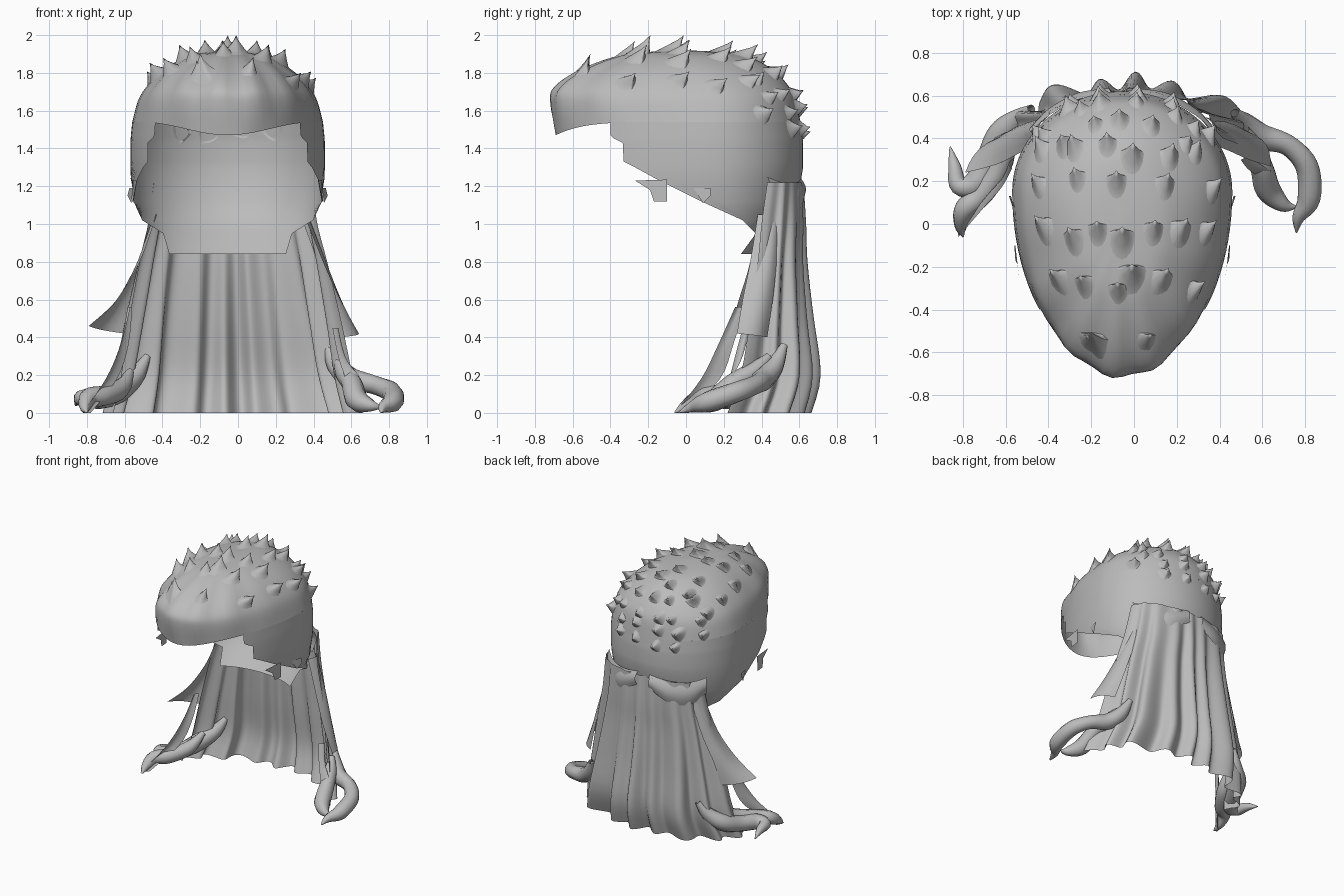
import bpy, bmesh, math, random
from mathutils import Vector
from mathutils.bvhtree import BVHTree

if "Cube" in bpy.data.objects:
    bpy.data.objects.remove(bpy.data.objects["Cube"])

random.seed(4)
CX = -0.055  # the cap sits slightly off centre

hair = bpy.data.materials.new("hair_grey")
hair.diffuse_color = (0.5, 0.5, 0.5, 1)
hair.use_nodes = True
hair.node_tree.nodes["Principled BSDF"].inputs["Base Color"].default_value = hair.diffuse_color


def finish(name, bm, angle=50):
    bmesh.ops.remove_doubles(bm, verts=bm.verts, dist=0.0005)
    bmesh.ops.recalc_face_normals(bm, faces=bm.faces)
    me = bpy.data.meshes.new(name)
    bm.to_mesh(me)
    bm.free()
    ob = bpy.data.objects.new(name, me)
    bpy.context.collection.objects.link(ob)
    me.materials.append(hair)
    bpy.ops.object.select_all(action='DESELECT')
    ob.select_set(True)
    bpy.context.view_layer.objects.active = ob
    bpy.ops.object.shade_smooth_by_angle(angle=math.radians(angle))
    return ob


def grid(bm, rows):
    vs = [[bm.verts.new(p) for p in r] for r in rows]
    for a, b in zip(vs, vs[1:]):
        for i in range(len(a) - 1):
            bm.faces.new((a[i], a[i + 1], b[i + 1], b[i]))


def smooth_rows(rows, n):
    """Catmull-Rom interpolation through rows of numbers."""
    out = []
    for i in range(len(rows) - 1):
        p0, p1, p2 = rows[max(i - 1, 0)], rows[i], rows[i + 1]
        p3 = rows[min(i + 2, len(rows) - 1)]
        for k in range(n):
            t = k / n
            out.append([0.5 * (2 * b + (c - a) * t + (2 * a - 5 * b + 4 * c - d) * t * t
                               + (3 * b - a - 3 * c + d) * t ** 3)
                        for a, b, c, d in zip(p0, p1, p2, p3)])
    out.append(list(rows[-1]))
    return out


def egg(a, z, yf, ym, yb, hw):
    c = math.cos(a)
    y = ym + c * ((yb - ym) if c > 0 else (ym - yf))
    return Vector((CX + hw * math.sin(a), y, z))


# crown: closed egg-shaped rings (z, front y, widest y, back y, half width)
crown_rows = [(1.54, -.69, .15, .605, .505), (1.65, -.715, .14, .585, .475),
              (1.72, -.69, .12, .55, .435), (1.80, -.58, .08, .48, .36),
              (1.87, -.42, .03, .37, .255), (1.905, -.27, 0, .24, .16), (1.92, 0, 0, 0, 0)]
crown = []
for z, yf, ym, yb, hw in smooth_rows(crown_rows, 4):
    ring = []
    for i in range(65):
        a = 2 * math.pi * i / 64
        p = egg(a, z, yf, ym, yb, hw)
        front = max(0, -math.cos(a))
        low = max(0, 1 - (z - 1.54) / 0.11)
        p.z -= 0.07 * low * front ** 6          # fringe dips in the middle
        ripple = .012 * math.sin(a * 14) * front * math.sin(math.pi * min(1, (z - 1.54) / .38))
        p += Vector((math.sin(a), math.cos(a), .5)) * ripple
        ring.append(p)
    crown.append(ring)

# back cap: open arcs ending at the stepped hairline (z, hairline y, back y, half width)
cap_rows = [(1.54, -.40, .605, .505), (1.47, -.40, .615, .512), (1.455, -.385, .617, .513),
            (1.43, -.335, .62, .515), (1.33, -.33, .62, .515), (1.30, -.27, .62, .515),
            (1.24, -.16, .61, .513), (1.12, .08, .59, .50), (1.02, .30, .54, .49),
            (.95, .37, .47, .47), (.84, .29, .37, .40)]
cap = []
for z, lim, yb, hw in cap_rows:
    d = lim - 0.15
    end = math.acos(d / (yb - .15) if d > 0 else d / .84)
    cap.append([egg(end * i / 32, z, -.69, .15, yb, hw) for i in range(-32, 33)])

bm = bmesh.new()
grid(bm, crown)
grid(bm, cap)
bm.normal_update()
tree = BVHTree.FromBMesh(bm)      # used to seat the tufts
bm.free()
for name, rows in (("crown", crown), ("back_cap", cap)):
    bm = bmesh.new()
    grid(bm, rows)
    finish(name, bm)

# small pointed wisps in front of the ears
bm = bmesh.new()
for s in (-1, 1):
    pts = [(.48, -.27, 1.23), (.50, -.10, 1.235), (.505, -.10, 1.12), (.50, -.17, 1.12), (.49, -.19, 1.18)]
    bm.faces.new([bm.verts.new((CX + s * x, y, z)) for x, y, z in pts])
    nub = [(.50, .04, 1.19), (.52, .13, 1.19), (.53, .13, 1.15), (.51, .09, 1.11)]
    bm.faces.new([bm.verts.new((CX + s * x, y, z)) for x, y, z in nub])
finish("ear_wisps", bm)


# scale-like tufts: a long low ridge in front, a short steep back
def tuft(bm, p, n, size=1.0, lean=Vector((0, .6, .3))):
    n = n if n.dot(p - Vector((CX, 0, 1.4))) > 0 else -n
    side = n.cross(Vector((0, 1, -.35))).normalized()
    flow = side.cross(n).normalized()
    if flow.y < 0:
        flow = -flow
    tip = p + (n * .8 + lean).normalized() * .1 * size
    base = []
    for i in range(17):
        a = math.tau * i / 16
        f = math.sin(a)
        q = p + side * .095 * size * math.cos(a) + flow * size * f * (.035 if f > 0 else .19)
        base.append(tree.find_nearest(q)[0] - n * .004)
    rings = [base]
    for f, k in ((.12, .72), (.35, .42), (.7, .14)):
        c = p.lerp(tip, f)
        rings.append([c + (q - p) * k + n * (-.008 if f < .2 else 0) for q in base])
    rings.append([tip] * 17)
    grid(bm, rings)


bm = bmesh.new()
# rows over the top (y, half spread, count)
for y, spread, count in [(-.50, .14, 2), (-.27, .33, 5), (-.02, .38, 7), (.2, .40, 5), (.35, .36, 6)]:
    for i in range(count):
        x = CX + spread * (2 * i / (count - 1) - 1) + random.uniform(-.03, .03)
        hit = tree.ray_cast(Vector((x, y + random.uniform(-.04, .04), 3)), Vector((0, 0, -1)))
        if hit[0]:
            tuft(bm, hit[0], hit[1], random.uniform(.7, .92))
# rows down the back (z, half spread, count)
for z, spread, count in [(1.76, .28, 5), (1.67, .36, 6), (1.57, .40, 6), (1.46, .25, 4)]:
    for i in range(count):
        x = CX + spread * (2 * i / (count - 1) - 1) + random.uniform(-.03, .03)
        hit = tree.ray_cast(Vector((x, 3, z + random.uniform(-.02, .02))), Vector((0, -1, 0)))
        if hit[0]:
            tuft(bm, hit[0], hit[1], random.uniform(.6, .8), Vector((0, .1, .6)))
# tallest tuft and the big front tuft
tuft(bm, Vector((-.01, -.22, 1.9)), Vector((0, 0, 1)), 1.05, Vector((0, .35, .3)))
tuft(bm, tree.ray_cast(Vector((-.2, -.54, 3)), Vector((0, 0, -1)))[0], Vector((0, -.3, .95)), 1.2, Vector((0, .55, .3)))
finish("scale_tufts", bm, 60)

# long back hair: rippled curtain (z, edge y, back y, half width)
rows = []
curtain = [(1.22, .43, .617, .412), (1.0, .40, .622, .437), (.8, .38, .62, .48),
           (.5, .34, .64, .54), (.2, .29, .665, .60), (0, .22, .615, .66)]
for z, e, b, hw in smooth_rows(curtain, 4):
    row = []
    amp = .006 + .036 * (1 - z / 1.22)
    for i in range(97):
        u = i / 48 - 1
        a = u * math.pi / 2
        wave = math.sin(u * 25 + 1.1 * math.sin(u * 7) + .8 * z) + .4 * math.sin(u * 13 + 2.5 * z)
        nrm = Vector((math.sin(a), math.cos(a), 0))
        p = Vector((-.03 + hw * (.55 * math.sin(a) + .45 * u),
                    e + (b - e) * math.cos(a) ** .6 if abs(u) < 1 else e, z))
        row.append(p + nrm * amp * wave)
    rows.append(row)
bm = bmesh.new()
grid(bm, rows)
finish("back_curtain", bm, 70)


# locks: sheets between two edge lines, bulging outwards
def lock(name, left, right, bulge):
    bm = bmesh.new()
    rows = []
    for l, r in zip(smooth_rows(left, 4), smooth_rows(right, 4)):
        l, r = Vector(l), Vector(r)
        rows.append([l.lerp(r, t / 6) + Vector(bulge) * math.sin(math.pi * t / 6) for t in range(7)])
    grid(bm, rows)
    return finish(name, bm)


# gathered collar where the long hair leaves the cap
for side, s in (("left", -1), ("right", 1)):
    lock(side + "_collar_lock",
         [(CX + s * x, y, z) for x, y, z in [(.05, .61, 1.24), (.2, .585, 1.22), (.34, .51, 1.22), (.43, .43, 1.25)]],
         [(CX + s * x, y, z) for x, y, z in [(.05, .62, 1.14), (.2, .60, 1.06), (.34, .52, 1.04), (.42, .42, 1.12)]],
         (s * .01, .02, 0))

lock("left_side_lock", [(-.43, .38, 1.05), (-.52, .34, .8), (-.64, .28, .6), (-.79, .24, .46)],
     [(-.40, .50, 1.05), (-.48, .48, .8), (-.56, .45, .6), (-.60, .42, .42)], (-.03, .02, 0))
lock("right_side_lock", [(.35, .38, 1.05), (.45, .34, .8), (.54, .30, .6), (.64, .27, .42)],
     [(.33, .50, 1.05), (.42, .48, .8), (.48, .46, .6), (.54, .43, .40)], (.03, .02, 0))
lock("left_lower_strand", [(-.57, .26, .56), (-.62, .17, .36), (-.70, .08, .18), (-.82, -.06, .0)],
     [(-.56, .31, .56), (-.58, .25, .36), (-.64, .18, .18), (-.78, .0, .0)], (-.02, 0, 0))
lock("right_lower_strand", [(.50, .30, .45), (.53, .26, .3), (.57, .23, .18)],
     [(.52, .34, .45), (.56, .30, .3), (.64, .25, .2)], (.02, 0, 0))


# curled ends: tapered tubes (x, y, z, radius)
def curl(name, pts):
    bm = bmesh.new()
    path = smooth_rows(pts, 5)
    rings = []
    for i, (x, y, z, r) in enumerate(path):
        d = Vector(path[min(i + 1, len(path) - 1)][:3]) - Vector(path[max(i - 1, 0)][:3])
        side = d.cross(Vector((0, 0, 1))).normalized()
        up = side.cross(d).normalized()
        ring = [Vector((x, y, z)) + (side * math.cos(a) + up * math.sin(a)) * r
                for a in [math.tau * k / 9 for k in range(10)]]
        for p in ring:
            p.z = max(p.z, 0)
        rings.append(ring)
    grid(bm, rings)
    return finish(name, bm)


curl("right_curl", [(.47, .52, .36, .02), (.52, .47, .25, .05), (.60, .41, .18, .06), (.72, .37, .15, .05),
                    (.81, .27, .11, .055), (.82, .12, .06, .055), (.77, .03, .03, .03), (.76, -.04, .0, .004)])
curl("right_inner_curl", [(.52, .44, .30, .02), (.56, .36, .22, .05), (.60, .26, .16, .055),
                          (.63, .16, .07, .06), (.70, .09, .04, .035), (.76, .08, .03, .005)])
curl("left_curl", [(-.48, .54, .30, .02), (-.54, .49, .20, .05), (-.62, .42, .13, .065),
                   (-.68, .30, .09, .06), (-.74, .19, .08, .06), (-.82, .18, .08, .045), (-.84, .27, .07, .03),
                   (-.86, .36, .04, .004)])
curl("left_inner_curl", [(-.57, .38, .22, .02), (-.62, .27, .13, .05), (-.71, .14, .09, .055),
                         (-.79, .07, .08, .05), (-.81, -.01, .03, .03), (-.80, -.06, .0, .004)])
